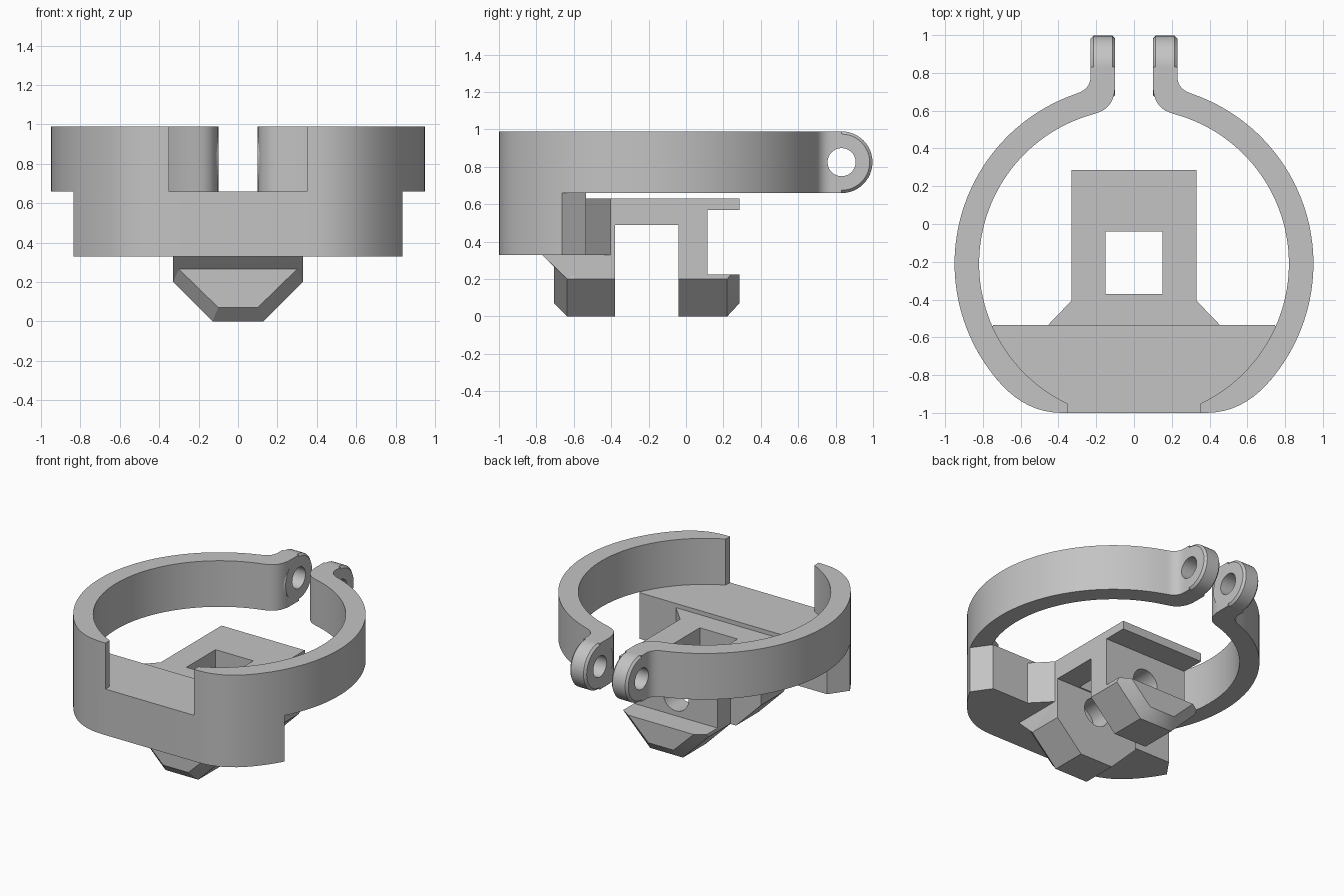
import bpy, bmesh
from math import cos, sin, radians, pi
from mathutils import Vector, Matrix

default = bpy.data.objects.get("Cube")
if default:
    bpy.data.objects.remove(default)

grey = bpy.data.materials.new("plain_grey")
grey.use_nodes = True
colour = (0.55, 0.55, 0.55, 1)
grey.diffuse_color = colour
grey.node_tree.nodes["Principled BSDF"].inputs["Base Color"].default_value = colour


def finish(name, bm):
    bmesh.ops.recalc_face_normals(bm, faces=bm.faces)
    mesh = bpy.data.meshes.new(name)
    bm.to_mesh(mesh)
    bm.free()
    mesh.materials.append(grey)
    obj = bpy.data.objects.new(name, mesh)
    bpy.context.collection.objects.link(obj)
    return obj


def extrude(name, points, shift):
    """Closed prism from a flat outline."""
    bm = bmesh.new()
    face = bm.faces.new([bm.verts.new(p) for p in points])
    moved = bmesh.ops.extrude_face_region(bm, geom=[face], use_keep_orig=True)
    top = [g for g in moved["geom"] if isinstance(g, bmesh.types.BMVert)]
    bmesh.ops.translate(bm, verts=top, vec=shift)
    return finish(name, bm)


def hull(name, half):
    """Convex solid from points mirrored across x."""
    bm = bmesh.new()
    for x, y, z in half:
        bm.verts.new((x, y, z))
        bm.verts.new((-x, y, z))
    bmesh.ops.convex_hull(bm, input=bm.verts)
    bmesh.ops.dissolve_limit(bm, angle_limit=0.01, verts=bm.verts, edges=bm.edges)
    return finish(name, bm)


def cylinder(name, centre, radius, depth, axis, bevel=0):
    bm = bmesh.new()
    turn = Matrix.Rotation(pi / 2, 4, axis)
    bmesh.ops.create_cone(bm, cap_ends=True, segments=48, radius1=radius, radius2=radius,
                          depth=depth, matrix=Matrix.Translation(centre) @ turn)
    if bevel:
        rims = [e for e in bm.edges if any(len(f.verts) > 4 for f in e.link_faces)]
        bmesh.ops.bevel(bm, geom=rims, offset=bevel, segments=1, affect='EDGES')
    return finish(name, bm)


def cut(obj, cutter):
    mod = obj.modifiers.new("cut", 'BOOLEAN')
    mod.operation, mod.solver, mod.object = 'DIFFERENCE', 'EXACT', cutter
    bpy.context.view_layer.objects.active = obj
    bpy.ops.object.modifier_apply(modifier=mod.name)


def arc(radius, start, end, n):
    steps = [radians(start + (end - start) * i / n) for i in range(n + 1)]
    return [(radius * cos(a), CY + radius * sin(a)) for a in steps]


def curve(a, b, c, n=8):
    a, b, c = Vector(a), Vector(b), Vector(c)
    pts = [a * (1 - t) ** 2 + b * 2 * t * (1 - t) + c * t * t
           for t in (i / n for i in range(n + 1))]
    return [tuple(p) for p in pts]


CY, OUTER, INNER = -0.21, 0.95, 0.82
LOW, MID, TOP = 0.33, 0.66, 0.99
EAR = Vector((0.165, 0.832, 0.825))
corner = curve(arc(OUTER, -42, 0, 1)[0], (0.567, -1), (0.38, -1))

# Clamp ring arms with ears, one per side
outline = [(0.23, EAR.y)]
outline += curve((0.23, 0.78), (0.23, 0.715), (0.305, 0.69))
outline += arc(OUTER, 70, -42, 48) + corner[1:] + [(0.35, -1)]
outline += arc(INNER, -64.5, 75, 56)
outline += curve((0.19, 0.59), (0.1, 0.62), (0.1, 0.74)) + [(0.1, EAR.y)]
for side, s in (("left", 1), ("right", -1)):
    arm = extrude(side + "_clamp_arm", [(s * x, y, MID) for x, y in outline], (0, 0, TOP - MID))
    centre = Vector((s * EAR.x, EAR.y, EAR.z))
    ear = cylinder(side + "_clamp_ear", centre, 0.165, 0.13, 'Y', 0.015)
    bolt = cylinder("bolt_cutter", centre, 0.075, 0.4, 'Y')
    for part in (arm, ear):
        cut(part, bolt)
    bpy.data.objects.remove(bolt)

# Front block under the ring
half = [(0.745, -0.535)] + arc(OUTER, -28.5, -42, 8) + corner[1:]
full = half + [(-x, y) for x, y in reversed(half)]
extrude("front_block", [(x, y, LOW) for x, y in full], (0, 0, MID - LOW))

# Flared gusset joining block and mount
gusset = [(0.46, -0.54), (0.33, -0.405), (-0.33, -0.405), (-0.46, -0.54)]
gusset_obj = extrude("gusset", [(x, y, LOW) for x, y in gusset], (0, 0, 0.3))

# Mount body: side profile with slot and rear notch
profile = [(-0.6, 0.2), (-0.38, 0.2), (-0.38, 0.49), (-0.04, 0.49), (-0.04, 0.2),
           (0.115, 0.2), (0.115, 0.57), (0.285, 0.57), (0.285, 0.63), (-0.6, 0.63)]
body = extrude("mount_body", [(-0.33, y, z) for y, z in profile], (0.66, 0, 0))

# Chamfered jaws below the body
front_jaw = hull("front_jaw", [
    (0.33, -0.635, 0.2), (0.13, -0.635, 0), (0.3, -0.705, 0.265), (0.1, -0.705, 0.07),
    (0.33, -0.38, 0.2), (0.13, -0.38, 0), (0.33, -0.38, LOW)])
flare = hull("front_jaw_flare", [
    (0.33, -0.77, LOW), (0.33, -0.635, 0.2), (0.3, -0.705, 0.265),
    (0.33, -0.38, LOW), (0.33, -0.38, 0.2)])
hull("rear_jaw", [
    (0.33, 0.22, 0.2), (0.33, 0.24, 0.225), (0.26, 0.285, 0.225), (0.1, 0.285, 0.07),
    (0.13, 0.22, 0), (0.33, -0.04, 0.2), (0.33, -0.04, 0.225), (0.13, -0.04, 0)])

# Top window and the lengthwise bore
window = extrude("window_cutter", [(x, y, 0.4) for x, y in (
    (-0.15, -0.37), (0.15, -0.37), (0.15, -0.04), (-0.15, -0.04))], (0, 0, 0.4))
bore = cylinder("bore_cutter", (0, -0.165, 0.36), 0.1, 0.73, 'X')
cut(body, window)
for part in (body, front_jaw, flare, gusset_obj):
    cut(part, bore)
for helper in (window, bore):
    bpy.data.objects.remove(helper)

# Smooth round walls, keep sharp edges
for obj in bpy.context.collection.objects:
    if obj.type == 'MESH' and obj.data.materials and obj.data.materials[0] == grey:
        bpy.ops.object.select_all(action='DESELECT')
        obj.select_set(True)
        bpy.context.view_layer.objects.active = obj
        bpy.ops.object.shade_smooth_by_angle(angle=radians(30))
